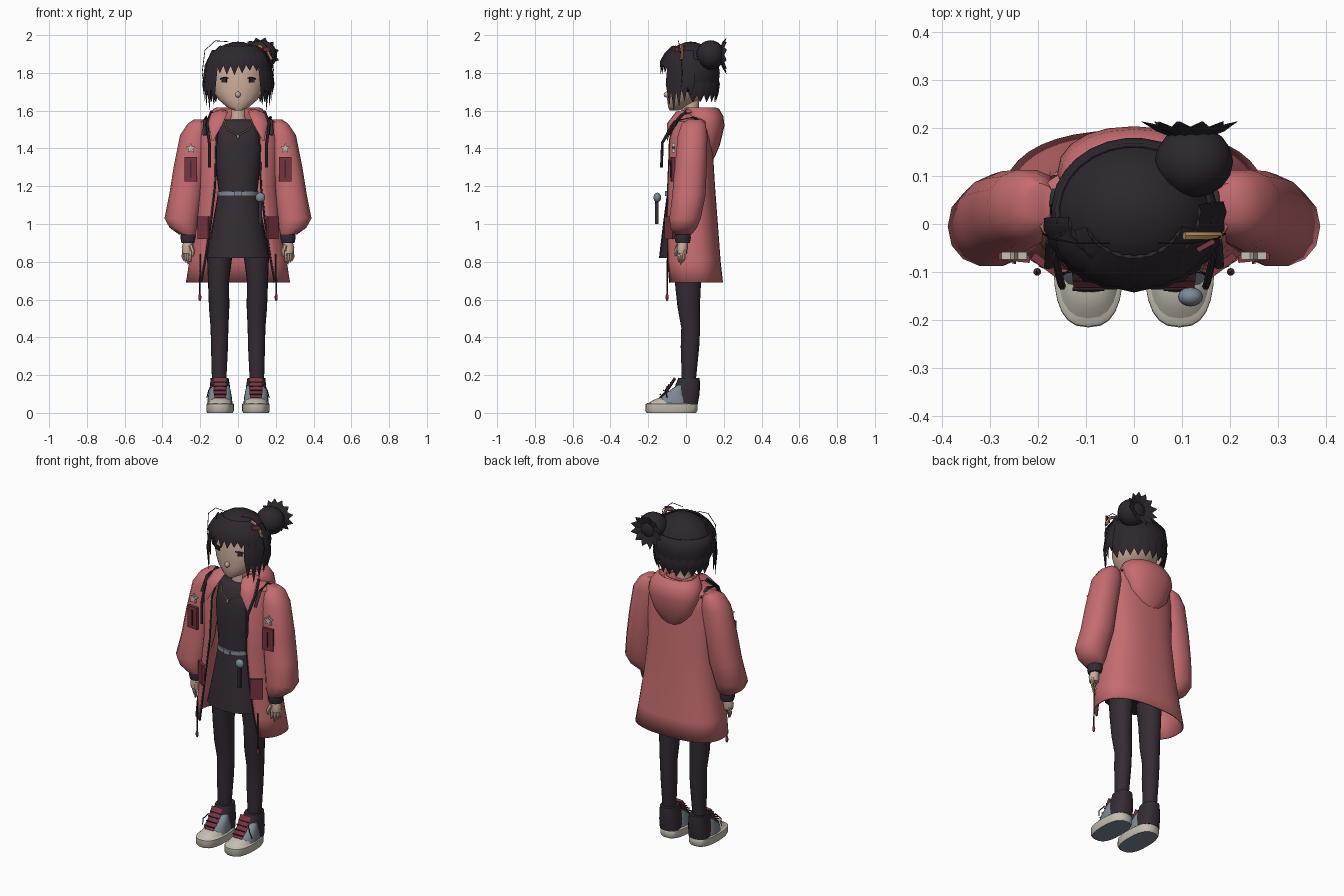
import bpy, bmesh, math, random
from math import cos, sin, pi, radians
from mathutils import Vector, Matrix

random.seed(4)
cube = bpy.data.objects.get("Cube")
if cube:
    bpy.data.objects.remove(cube)


def material(name, *rgb):
    m = bpy.data.materials.new(name)
    m.use_nodes = True
    m.diffuse_color = (*rgb, 1)
    bsdf = next(n for n in m.node_tree.nodes if n.type == 'BSDF_PRINCIPLED')
    bsdf.inputs["Base Color"].default_value = (*rgb, 1)
    return m


CORAL = material("coat coral", .56, .15, .16)
MAROON = material("dark red", .19, .035, .055)
HAIR = material("hair black", .026, .02, .027)
CLOTH = material("charcoal cloth", .034, .025, .034)
SKIN = material("skin", .6, .41, .32)
CREAM = material("cream rubber", .56, .52, .44)
STEEL = material("blue grey", .2, .25, .3)
GOLD = material("gold", .5, .3, .13)


def finish(name, bm, mat, smooth=True, solid=0):
    bmesh.ops.remove_doubles(bm, verts=bm.verts, dist=.0003)
    bmesh.ops.recalc_face_normals(bm, faces=bm.faces)
    mesh = bpy.data.meshes.new(name)
    bm.to_mesh(mesh)
    bm.free()
    ob = bpy.data.objects.new(name, mesh)
    bpy.context.collection.objects.link(ob)
    mesh.materials.append(mat)
    if smooth:
        bpy.ops.object.select_all(action='DESELECT')
        ob.select_set(True)
        bpy.context.view_layer.objects.active = ob
        bpy.ops.object.shade_smooth_by_angle(angle=radians(45))
    if solid:
        mod = ob.modifiers.new("thickness", 'SOLIDIFY')
        mod.thickness = solid
        mod.offset = 0
    return ob


def skin_rings(bm, rows, closed=True, cap=True):
    rows = [[bm.verts.new(p) for p in row] for row in rows]
    n = len(rows[0])
    for a, b in zip(rows, rows[1:]):
        for i in range(n if closed else n - 1):
            j = (i + 1) % n
            bm.faces.new((a[i], a[j], b[j], b[i]))
    if closed and cap:
        bm.faces.new(rows[0])
        bm.faces.new(rows[-1])


def ring(cx, z, rx, yf, yb, opening=None, n=20, e=2, ripple=0):
    """Rounded cross-section between front yf and back yb, optionally open at the front."""
    cy, ry, pts = (yf + yb) / 2, (yb - yf) / 2, []
    c = math.acos((opening / rx) ** (e / 2)) if opening else 0
    for i in range(n):
        a = -c + (pi + 2 * c) * i / (n - 1) if opening else 2 * pi * i / n
        k = 1 - ripple * (i % 2)
        x = math.copysign(abs(cos(a)) ** (2 / e), cos(a))
        y = math.copysign(abs(sin(a)) ** (2 / e), sin(a))
        pts.append(Vector((cx + k * rx * x, cy + k * ry * y, z)))
    return pts


def loft(name, rings, mat, n=20, e=2, solid=0, ripple=0, cap=True, side=1):
    bm = bmesh.new()
    rows = [ring(r[0] * side, *r[1:], n=n, e=e, ripple=ripple * i / len(rings))
            for i, r in enumerate(rings)]
    skin_rings(bm, rows, len(rings[0]) < 6, cap)
    return finish(name, bm, mat, solid=solid)


def sweep(name, strands, mat, n=6, smooth=True):
    """Each strand is (points, widths, thickness ratio, facing direction)."""
    bm = bmesh.new()
    for pts, widths, flat, facing in strands:
        pts, rows = [Vector(p) for p in pts], []
        for i, p in enumerate(pts):
            t = (pts[min(i + 1, len(pts) - 1)] - pts[max(i - 1, 0)]).normalized()
            across = t.cross(Vector(facing)).normalized()
            out = across.cross(t)
            w = widths[i] if isinstance(widths, (list, tuple)) else widths
            rows.append([p + across * w * cos(2 * pi * k / n) + out * w * flat * sin(2 * pi * k / n)
                         for k in range(n)])
        skin_rings(bm, rows)
    return finish(name, bm, mat, smooth)


def tube(name, pts, r, mat, s=1, flat=1, facing=(.1, -1, .05)):
    return sweep(name, [([(x * s, y, z) for x, y, z in pts], r, flat, facing)], mat)


def box(name, loc, size, mat, turn=0):
    bm = bmesh.new()
    bmesh.ops.create_cube(bm, size=1, matrix=Matrix.Translation(loc)
                          @ Matrix.Rotation(turn, 4, 'Z') @ Matrix.Diagonal((*size, 1)))
    return finish(name, bm, mat, False)


def ball(name, loc, size, mat):
    bm = bmesh.new()
    bmesh.ops.create_uvsphere(bm, u_segments=16, v_segments=10, radius=1,
                              matrix=Matrix.Translation(loc) @ Matrix.Diagonal((*size, 1)))
    return finish(name, bm, mat)


def lock(angle, path, w):
    """Tapered lock hanging over the head at an azimuth; path holds (radius factor, height)."""
    a = radians(angle)
    pts = [(.17 * k * cos(a), .025 + .15 * k * sin(a), z) for k, z in path]
    return pts, [w * .7] + [w] * (len(path) - 2) + [.001], .3, (cos(a), sin(a), .3)


# Head and face
loft("head", [(0, 1.6, .02, -.085, -.04), (0, 1.62, .06, -.095, .0), (0, 1.66, .105, -.1, .07),
              (0, 1.7, .13, -.1, .1), (0, 1.76, .143, -.1, .13), (0, 1.84, .14, -.09, .14),
              (0, 1.92, .09, -.06, .11)], SKIN)
loft("neck", [(0, 1.5, .055, -.03, .08), (0, 1.56, .045, -.025, .07), (0, 1.66, .045, -.02, .07)], SKIN)
ball("nose", (0, -.102, 1.685), (.014, .016, .016), SKIN)
for s in (1, -1):
    box("eye", (s * .072, -.084, 1.76), (.026, .012, .024), HAIR, s * .45)
    tube("eyelash", [(.05, -.096, 1.773), (.075, -.09, 1.776), (.094, -.078, 1.768)], .003, HAIR, s)
    ball("ear", (s * .148, .03, 1.74), (.02, .025, .035), SKIN)

# Hair: crown, open back shell and hanging locks
crown = []
for d in (21, 35, 50, 65, 80, 88):
    k = cos(radians(d))
    crown.append((0, 1.8 + .165 * sin(radians(d)), .17 * k, .025 - .15 * k, .025 + .15 * k))
loft("hair_crown", crown, HAIR, n=28)
loft("hair_back", [(0, 1.87, .16, -.115, .165, .13), (0, 1.8, .168, -.12, .175, .145),
                   (0, 1.74, .162, -.11, .168, .15), (0, 1.7, .145, -.09, .155, .142)], HAIR, solid=.01)
sweep("bangs", [lock(a, [(.62, 1.94), (.88, 1.9), (1.03, 1.86), (1.07, 1.8 + random.uniform(-.012, .015))], .03)
                for a in range(-148, -30, 13)], HAIR, 4)
sweep("nape_locks", [lock(a, [(.9, 1.8), (.98, 1.74), (.93, 1.69), (.88, 1.645)], .025)
                     for a in range(5, 180, 17)], HAIR, 4)
sweep("side_locks", [lock(a, [(.8, 1.92), (1.02, 1.84), (1.1, 1.74), (1.06, 1.6 + abs(abs(a + 90) - 57) / 400)], .022)
                     for a in (-168, -157, -146, -135, -45, -34, -23, -12, 0)], HAIR, 4)
for s in (1, -1):
    tube("loose_wisp", [(.05, -.04, 1.965), (.12, -.04, 1.97), (.175, -.03, 1.92),
                        (.19, -.02, 1.8), (.17, -.03, 1.68)], .002, HAIR, s)

# Side bun with fanned ends and clip
ball("bun", (.125, .13, 1.895), (.082, .075, .078), HAIR)
fan = []
for i in range(12):
    d = Vector((cos(i * pi / 6 + .25), 0, sin(i * pi / 6 + .25)))
    length = random.uniform(.092, .108)
    mid = Vector((.118, .18, 1.895))
    fan.append(([mid + d * .02, mid + d * .07 + Vector((0, .02, 0)), mid + d * length + Vector((0, .034, 0))],
                [.02, .024, .001], .3, (0, 1, 0)))
sweep("bun_ends", fan, HAIR, 4)
tube("hair_clip", [(.105, -.025, 1.945), (.15, -.025, 1.925), (.178, -.025, 1.87)], .009, GOLD)
box("hair_clip_inlay", (.15, -.045, 1.925), (.04, .01, .025), MAROON, .5)

# Shirt, belt, skirt and necklace
loft("shirt", [(0, 1.15, .1, -.095, .09), (0, 1.3, .118, -.09, .09), (0, 1.42, .128, -.092, .1),
               (0, 1.535, .12, -.065, .1), (0, 1.552, .09, -.045, .09)], CLOTH, e=2.4)
loft("skirt", [(0, 1.17, .105, -.1, .095), (0, 1.0, .135, -.122, .11), (0, .82, .172, -.143, .13)],
     CLOTH, n=40, ripple=.06, e=2.2)
loft("belt", [(0, 1.15, .11, -.104, .1), (0, 1.172, .109, -.103, .1)], STEEL, e=2.2)
box("belt_buckle", (0, -.106, 1.161), (.04, .01, .028), STEEL)
tube("necklace", [(-.075, -.055, 1.55), (-.055, -.08, 1.5), (0, -.097, 1.47),
                  (.055, -.08, 1.5), (.075, -.055, 1.55)], .004, GOLD)
ball("pendant", (0, -.1, 1.462), (.009, .006, .012), STEEL)
ball("key_charm", (.118, -.152, 1.14), (.026, .02, .026), STEEL)
box("key_strap", (.118, -.155, 1.06), (.02, .018, .12), CLOTH)

# Open coat with trimmed edges
coat = [(0, 1.6, .085, -.03, .11, .065), (0, 1.565, .13, -.05, .12, .085),
        (0, 1.54, .2, -.065, .125, .1), (0, 1.45, .21, -.095, .135, .115),
        (0, 1.2, .205, -.11, .15, .122), (0, 1.0, .225, -.12, .165, .145),
        (0, .8, .255, -.12, .18, .175), (0, .69, .272, -.115, .192, .195)]
loft("coat_body", coat, CORAL, n=32, e=2.5, solid=.008)
edge = [ring(*r, e=2.5)[0] for r in coat[1:]]
loft("hood", [(0, 1.335, .03, .1, .14), (0, 1.36, .075, .08, .155), (0, 1.42, .125, .05, .18),
              (0, 1.52, .16, .01, .204), (0, 1.57, .155, -.01, .198), (0, 1.61, .13, -.01, .175),
              (0, 1.618, .11, .0, .155), (0, 1.59, .085, .01, .12)], CORAL, e=2.2)

for s in (1, -1):
    tube("coat_zip", edge, .006, CLOTH, s)
    sweep("collar", [([(s * .085, .04, 1.6), (s * .1, -.04, 1.585), (s * .12, -.085, 1.53), (s * .135, -.1, 1.44)],
                      [.03, .045, .04, .004], .3, (s * .3, -1, .4))], CORAL, 8)
    tube("drawstring", [(.14, .0, 1.595), (.165, -.07, 1.53), (.152, -.125, 1.43), (.15, -.13, 1.3)], .008, CLOTH, s)
    tube("shoulder_strap", [(.165, .1, 1.53), (.17, .04, 1.565), (.175, -.04, 1.55), (.178, -.09, 1.47)],
         .01, CLOTH, s, .5)
    tube("hem_cord", [(.2, -.098, .84), (.202, -.1, .62)], .004, CLOTH, s)
    ball("cord_end", (s * .202, -.1, .612), (.008, .008, .02), MAROON)
    box("coat_pocket", (s * .183, -.087, .98), (.07, .016, .12), MAROON, s * .65)
    # Sleeve and its badges
    loft("sleeve", [(.2, 1.552, .035, .01, .085), (.212, 1.53, .055, -.025, .105), (.225, 1.47, .082, -.045, .115),
                    (.255, 1.3, .086, -.062, .112), (.275, 1.15, .09, -.075, .105), (.298, 1.03, .091, -.09, .08),
                    (.287, .98, .075, -.085, .06), (.268, .945, .045, -.065, .03)], CORAL, n=14, e=2.2, side=s)
    box("sleeve_pocket", (s * .25, -.07, 1.29), (.066, .016, .13), MAROON, s * .1)
    box("sleeve_pocket_tab", (s * .25, -.08, 1.29), (.008, .006, .09), CLOTH, s * .1)
    bm = bmesh.new()
    star = [[(s * .25 + r * sin(i * pi / 5), y, 1.4 + r * cos(i * pi / 5))
             for i in range(10) for r in ((.028, .013)[i % 2],)] for y in (-.074, -.058)]
    skin_rings(bm, star)
    finish("star_badge", bm, CREAM, False)
    # Cuff and hand
    loft("cuff", [(.262, .95, .04, -.06, .025), (.262, .925, .043, -.062, .027), (.264, .9, .035, -.055, .02)],
         CLOTH, n=14, side=s)
    loft("palm", [(.264, .91, .024, -.042, .008), (.268, .875, .03, -.048, .008), (.268, .845, .026, -.045, .004)],
         SKIN, n=12, side=s)
    sweep("fingers", [([(s * x, y, .86), (s * (x + .004), y - .004, .825), (s * x, y - .004, .785 + abs(x - .265))],
                       [.01, .009, .004], 1, (0, -1, 0)) for x, y in
                      ((.25, -.035), (.263, -.025), (.276, -.015), (.286, -.005))]
          + [([(s * .25, -.04, .885), (s * .238, -.055, .855), (s * .24, -.055, .83)], [.012, .01, .005], 1, (0, -1, 0))],
          SKIN)

    # Leg
    loft("leg", [(.093, .92, .075, -.07, .09), (.103, .7, .056, -.06, .08), (.1, .56, .054, -.045, .073),
                 (.098, .45, .047, -.025, .075), (.098, .35, .045, -.028, .07), (.1, .17, .038, -.022, .052)],
         CLOTH, side=s)
    # Shoe
    sole = loft("shoe_sole", [(.095, 0, .068, -.208, .053), (.095, .012, .073, -.216, .06),
                              (.095, .046, .073, -.214, .06), (.095, .052, .066, -.205, .055)],
                CREAM, n=24, e=2.6, side=s)
    sole.data.materials.append(STEEL)
    for f in sole.data.polygons:
        f.material_index = 1 if f.normal.z < -.7 else 0
    loft("shoe_toe", [(.095, .05, .064, -.2, .0), (.095, .064, .056, -.18, .0), (.095, .078, .04, -.15, .0)],
         CREAM, e=2.4, side=s)
    loft("shoe_side", [(.096, .05, .067, -.15, .03), (.096, .085, .063, -.13, .02), (.096, .12, .057, -.085, .0),
                       (.096, .145, .05, -.05, -.01)], STEEL, e=2.4, side=s)
    loft("shoe_ankle", [(.096, .045, .06, -.07, .062), (.096, .1, .058, -.07, .072), (.096, .15, .052, -.055, .074),
                        (.097, .186, .047, -.04, .072)], CLOTH, e=2.5, side=s)
    sweep("shoe_tongue", [([(s * .095, -.138, .078), (s * .095, -.1, .118), (s * .095, -.058, .184)],
                           [.03, .035, .038], .2, (0, -1, .7))], MAROON, 8)
    for i in range(4):
        y, z = -.136 + i * .018, .098 + i * .021
        tube("shoe_lace", [(.062, y, z), (.128, y, z)], .004, CLOTH, s)
    tube("lace_end", [(.13, -.09, .15), (.155, -.11, .12), (.165, -.1, .08)], .003, CLOTH, s)
